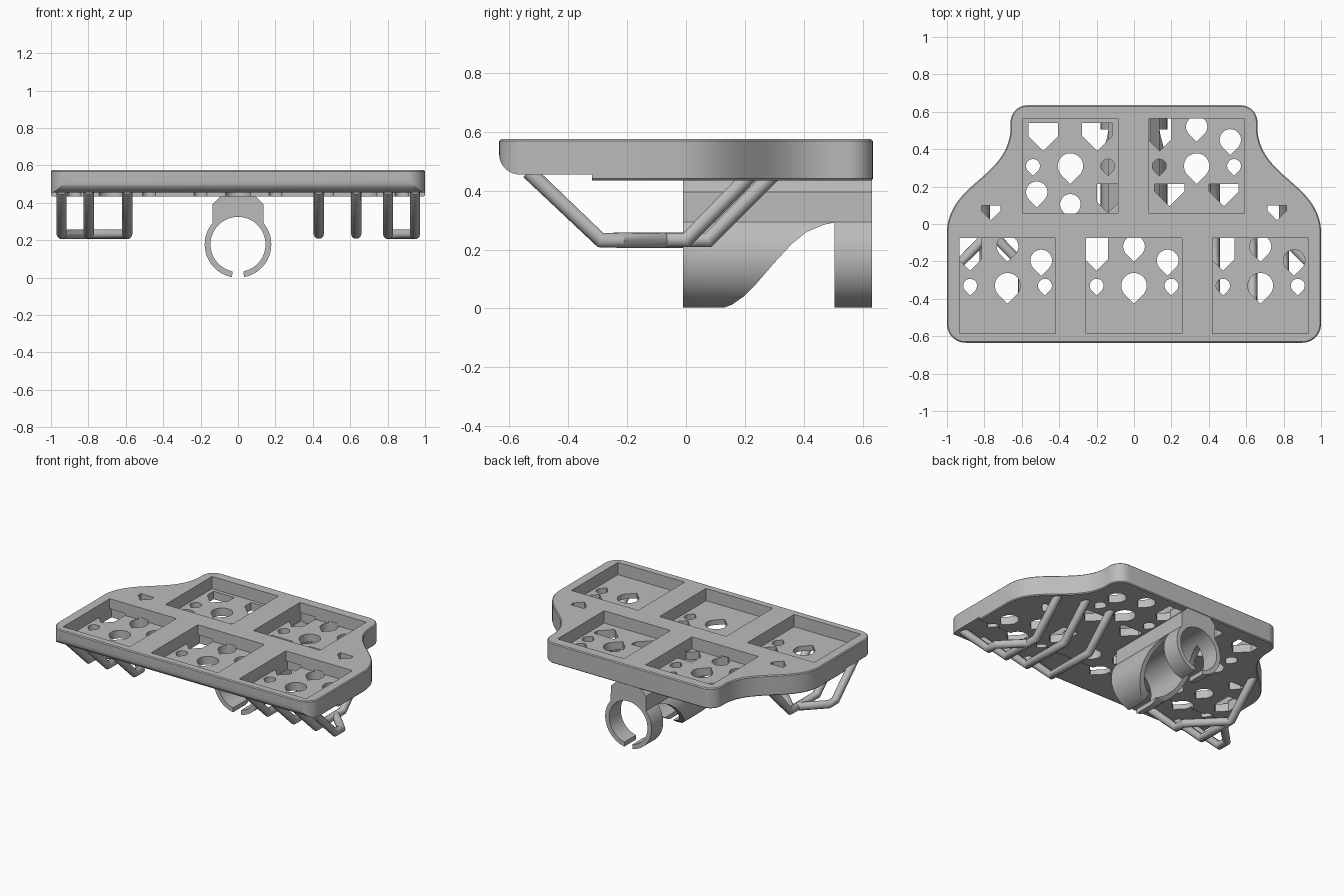
import bpy, bmesh
from math import cos, sin, pi, radians
from mathutils import Vector, geometry

old = bpy.data.objects.get("Cube")
if old:
    bpy.data.objects.remove(old, do_unlink=True)

grey = bpy.data.materials.new("plain grey")
grey.use_nodes = True
grey.diffuse_color = (0.5, 0.5, 0.5, 1)
grey.node_tree.nodes["Principled BSDF"].inputs["Base Color"].default_value = (0.5, 0.5, 0.5, 1)

PLACE = {"x": lambda a, b, t: (t, a, b),
         "y": lambda a, b, t: (a, t, b),
         "z": lambda a, b, t: (a, b, t)}


def prisms(name, outlines, low, high, axis="z"):
    """One object holding each outline extruded along an axis."""
    bm = bmesh.new()
    for outline in outlines:
        ends = [[bm.verts.new(PLACE[axis](a, b, t)) for a, b in outline] for t in (low, high)]
        bm.faces.new(ends[0])
        bm.faces.new(ends[1])
        n = len(outline)
        for i in range(n):
            j = (i + 1) % n
            bm.faces.new((ends[0][i], ends[0][j], ends[1][j], ends[1][i]))
    bmesh.ops.recalc_face_normals(bm, faces=bm.faces)
    mesh = bpy.data.meshes.new(name)
    bm.to_mesh(mesh)
    bm.free()
    mesh.materials.append(grey)
    ob = bpy.data.objects.new(name, mesh)
    bpy.context.collection.objects.link(ob)
    return ob


def select(ob):
    bpy.ops.object.select_all(action="DESELECT")
    ob.select_set(True)
    bpy.context.view_layer.objects.active = ob


def cut(ob, cutter):
    select(ob)
    mod = ob.modifiers.new("cut", "BOOLEAN")
    mod.operation, mod.solver, mod.object = "DIFFERENCE", "EXACT", cutter
    bpy.ops.object.modifier_apply(modifier=mod.name)
    bpy.data.objects.remove(cutter, do_unlink=True)


def smooth(ob, angle=30):
    select(ob)
    bpy.ops.object.shade_smooth_by_angle(angle=radians(angle))


def arc(cx, cy, r, start, end, steps):
    angles = [radians(start + (end - start) * i / steps) for i in range(steps + 1)]
    return [(cx + r * cos(a), cy + r * sin(a)) for a in angles]


def rect(x0, x1, y0, y1):
    return [(x0, y0), (x1, y0), (x1, y1), (x0, y1)]


def teardrop(x, y, r):
    return arc(x, y, r, -45, 225, 24) + [(x, y - r * 1.414)]


def house(x, half, top, tip):
    return [(x - half, top), (x - half, tip + half), (x, tip), (x + half, tip + half), (x + half, top)]


# Tray: rounded front corners, shoulders that sweep in to a narrower back
sweep = geometry.interpolate_bezier(Vector((1, -0.03)), Vector((0.98, 0.22)),
                                    Vector((0.68, 0.25)), Vector((0.66, 0.5)), 24)
half = arc(0.9, -0.535, 0.1, -90, 0, 10) + [tuple(p) for p in sweep] + arc(0.57, 0.545, 0.09, 0, 90, 10)
outline = half + [(-x, y) for x, y in reversed(half)]
tray = prisms("tray", [outline], 0.435, 0.575)
select(tray)
bev = tray.modifiers.new("rim", "BEVEL")
bev.width, bev.segments, bev.angle_limit = 0.006, 1, radians(60)
bpy.ops.object.modifier_apply(modifier=bev.name)

# Rounded lower front edge and the shallow step behind it
nose = [(-0.7, 0.4), (-0.7, 0.51)] + arc(-0.565, 0.525, 0.07, 180, 270, 8) + [(-0.32, 0.455), (-0.32, 0.4)]
cut(tray, prisms("nose_cutter", [nose], -1.2, 1.2, "x"))

# Square pockets
back_pockets = [rect(-0.595, -0.085, 0.055, 0.565), rect(0.08, 0.59, 0.055, 0.565)]
front_pockets = [rect(c - 0.256, c + 0.256, -0.585, -0.075) for c in (-0.676, 0, 0.676)]
cut(tray, prisms("pocket_cutter", back_pockets + front_pockets, 0.49, 0.7))

# Drain holes through the pocket floors
holes = []
for c in (-0.676, 0, 0.676):
    holes += [teardrop(c, -0.33, 0.068), teardrop(c - 0.2, -0.33, 0.037), teardrop(c + 0.2, -0.33, 0.037),
              house(c - 0.2, 0.06, -0.05, -0.25), teardrop(c, -0.12, 0.058), teardrop(c + 0.18, -0.195, 0.058)]
for c in (-0.34, 0.335):
    holes += [teardrop(c, 0.31, 0.068), teardrop(c - 0.2, 0.31, 0.037), teardrop(c + 0.2, 0.31, 0.037)]
holes += [house(-0.485, 0.08, 0.54, 0.39), house(-0.197, 0.08, 0.54, 0.39),
          teardrop(-0.52, 0.17, 0.057), teardrop(-0.34, 0.105, 0.055), house(-0.14, 0.058, 0.215, 0.06),
          house(0.138, 0.06, 0.58, 0.39), teardrop(0.335, 0.52, 0.057), teardrop(0.515, 0.45, 0.057),
          house(0.19, 0.08, 0.215, 0.095), house(0.48, 0.08, 0.215, 0.095)]
cut(tray, prisms("hole_cutter", holes, 0.4, 0.505))

# Small holes on the shoulders
cut(tray, prisms("shoulder_cutter", [house(s * 0.765, 0.05, 0.1, 0.02) for s in (-1, 1)], 0.4, 0.7))
smooth(tray)

# Split clamp tube and the block that carries it
RING_Z = 0.178
ring = arc(0, RING_Z, 0.178, -80, 260, 64) + arc(0, RING_Z, 0.147, 258, -78, 64)
block = [(0.135, 0.395), (0.085, 0.445), (-0.085, 0.445), (-0.135, 0.395)] + arc(0, RING_Z, 0.165, 145, 35, 20)
opening = [(0.12, -0.1), (0.12, 0), (0.155, 0.012), (0.195, 0.04), (0.24, 0.085), (0.3, 0.155),
           (0.36, 0.22), (0.41, 0.26), (0.47, 0.285), (0.505, 0.292), (0.505, -0.1)]
for name, shape in (("clamp_tube", ring), ("clamp_block", block)):
    part = prisms(name, [shape], -0.01, 0.632, "y")
    cut(part, prisms("opening_cutter", [opening], -0.4, 0.4, "x"))
    smooth(part)


# Round bars bent into hooks under the tray
def bar(name, points):
    curve = bpy.data.curves.new(name, "CURVE")
    curve.dimensions = "3D"
    curve.bevel_depth, curve.bevel_resolution, curve.use_fill_caps = 0.027, 3, True
    line = curve.splines.new("POLY")
    line.points.add(len(points) - 1)
    for p, co in zip(line.points, points):
        p.co = (*co, 1)
    curve.materials.append(grey)
    ob = bpy.data.objects.new(name, curve)
    bpy.context.collection.objects.link(ob)
    select(ob)
    bpy.ops.object.convert(target="MESH")
    smooth(bpy.context.object, 40)


LOW = 0.232
for name, x, turn in (("left_inner_hook", 0.432, 0.075), ("left_middle_hook", 0.632, 0.075),
                      ("left_outer_hook", 0.802, 0), ("right_hook", -0.798, 0)):
    bar(name, [(x, -0.535, 0.465), (x, -0.29, LOW), (x, turn, LOW), (x, turn + 0.22, 0.455)])

# Side struts that run diagonally into the neighbouring hook
for name, x, target in (("left_side_strut", 0.947, 0.802), ("right_side_strut", -0.943, -0.798),
                        ("right_inner_strut", -0.592, -0.798)):
    end_y = -0.22 + abs(target - x)
    bar(name, [(x, -0.535, 0.465), (x, -0.29, LOW), (x, -0.22, LOW), (target, end_y, LOW)])
